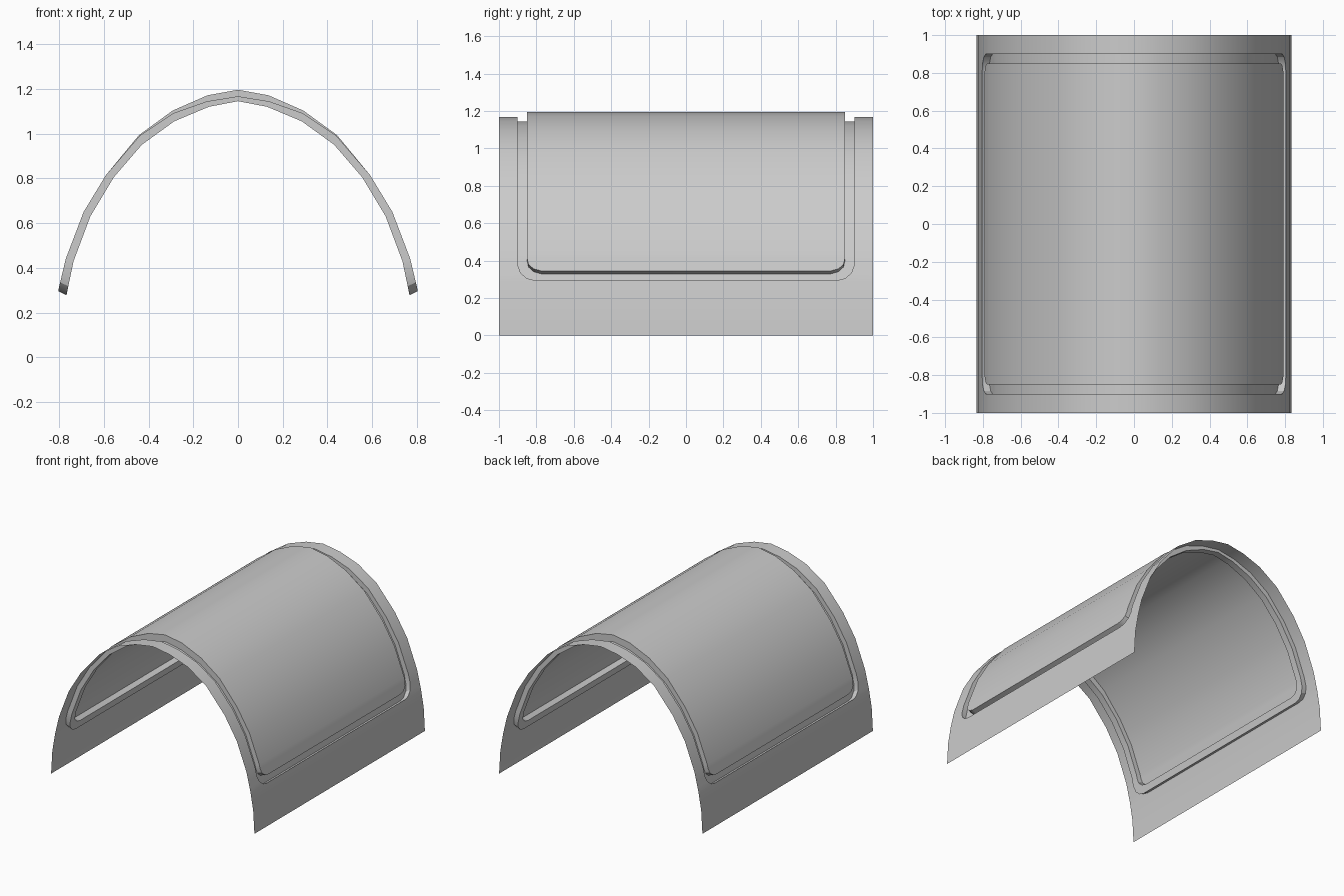
import bpy, bmesh, math

if "Cube" in bpy.data.objects:
    bpy.data.objects.remove(bpy.data.objects["Cube"])

# Half cross-sections (x, z) from foot to crown: frame skin, groove floor, raised panel
FRAME = [(.835, 0), (.825, .17), (.802, .305), (.77, .44), (.69, .65), (.59, .815),
         (.44, .99), (.287, 1.092), (.14, 1.144), (0, 1.167)]
FLOOR = [(.79, -.01), (.785, .15), (.765, .287), (.735, .43), (.66, .63), (.555, .805),
         (.43, .95), (.285, 1.055), (.13, 1.12), (0, 1.145)]
PANEL = FRAME[:6] + [(.443, .993), (.292, 1.103), (.137, 1.171), (0, 1.196)]

# Rounded outlines: (position along section, half length in y)
OUTER = [(1.93, .81), (2.0, .85), (2.22, .885), (2.55, .9)] + [(t, .9) for t in range(3, 10)]
INNER = [(2.3, .775), (2.38, .815), (2.55, .842), (2.8, .85)] + [(t, .85) for t in range(3, 10)]

bm = bmesh.new()


def row(section, outline, sign):
    out = []
    for t, y in outline:
        i = min(int(t), 8)
        f = t - i
        (x0, z0), (x1, z1) = section[i], section[i + 1]
        out.append(bm.verts.new((x0 + (x1 - x0) * f, sign * y, z0 + (z1 - z0) * f)))
    return out


def strip(a, b):
    for i in range(len(a) - 1):
        bm.faces.new((a[i], a[i + 1], b[i + 1], b[i]))


def loop(section, outline):
    front, back = row(section, outline, -1), row(section, outline, 1)
    return front, back, front[::-1] + back


# Connected outlines: frame opening, groove floor edges, panel edge
frame_f, frame_b, opening = loop(FRAME, OUTER)
floor_out = loop(FLOOR, OUTER)[2]
floor_in = loop(FLOOR, INNER)[2]
panel_f, panel_b, panel_edge = loop(PANEL, INNER)
for a, b in ((opening, floor_out), (floor_out, floor_in), (floor_in, panel_edge)):
    strip(a, b)

# Raised panel
strip(panel_f, panel_b)

# Frame ends and lower skirts
edge = [(t, 1) for t, _ in OUTER]
end_f, end_b = row(FRAME, edge, -1), row(FRAME, edge, 1)
strip(end_f, frame_f)
strip(frame_b, end_b)
foot = [(0, 1), (1, 1)]
foot_f, foot_b = row(FRAME, foot, -1), row(FRAME, foot, 1)
strip(foot_f, foot_b)
bm.faces.new((foot_f[1], end_f[0], frame_f[0], frame_b[0], end_b[0], foot_b[1]))

# Face the skin outward
bmesh.ops.recalc_face_normals(bm, faces=bm.faces)
top = max(bm.faces, key=lambda f: f.calc_center_median().z)
if top.normal.z < 0:
    bmesh.ops.reverse_faces(bm, faces=bm.faces)

# Mirror the half shell
mesh = bpy.data.meshes.new("arched_shell")
bm.to_mesh(mesh)
bm.free()
shell = bpy.data.objects.new("arched_shell", mesh)
bpy.context.collection.objects.link(shell)
bpy.context.view_layer.objects.active = shell
shell.select_set(True)
bpy.ops.object.shade_smooth_by_angle(angle=math.radians(30))
mirror = shell.modifiers.new("mirror", 'MIRROR')
mirror.use_clip = True
